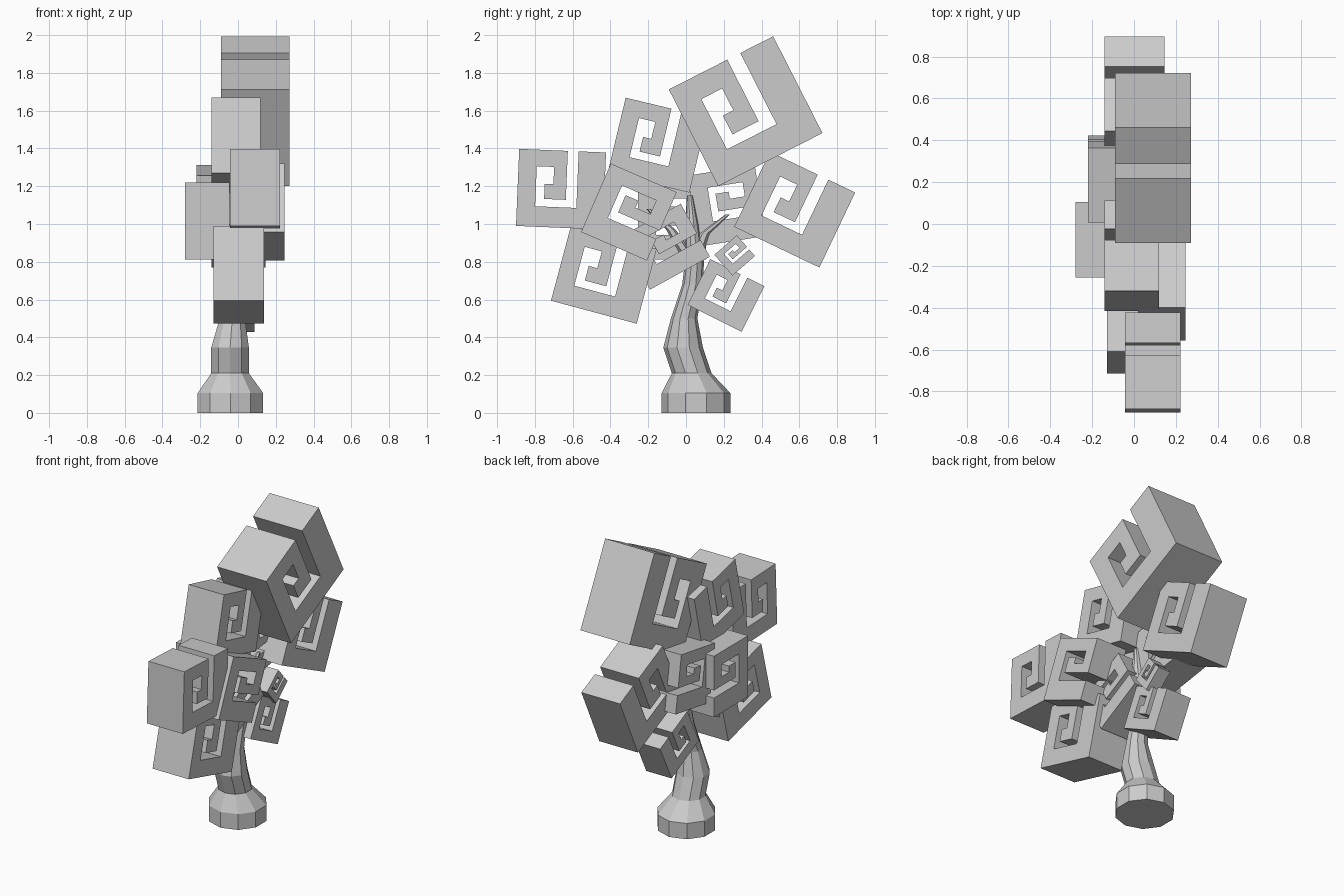
import bpy, bmesh, math
from mathutils import Vector

if "Cube" in bpy.data.objects:
    bpy.data.objects.remove(bpy.data.objects["Cube"])

# Square spiral outline in unit coordinates (tip arm on the right, curling inward)
SPIRAL = [(0, 0), (1, 0), (1, 1), (.685, 1), (.685, .265), (.21, .265), (.21, .785),
          (.41, .785), (.41, .56), (.31, .56), (.31, .365), (.56, .365), (.56, 1), (0, 1)]


def finish(bm, name):
    bmesh.ops.recalc_face_normals(bm, faces=bm.faces)
    mesh = bpy.data.meshes.new(name)
    bm.to_mesh(mesh)
    bm.free()
    ob = bpy.data.objects.new(name, mesh)
    bpy.context.collection.objects.link(ob)
    return ob


def spiral_leaf(name, y, z, width, height, angle, x_min, x_max):
    """Spiral profile in the YZ plane, turned about its corner, extruded along x."""
    c, s = math.cos(math.radians(angle)), math.sin(math.radians(angle))
    bm = bmesh.new()
    verts = []
    for u, v in SPIRAL:
        u, v = u * width, v * height
        verts.append(bm.verts.new((x_min, y + u * c - v * s, z + u * s + v * c)))
    face = bm.faces.new(verts)
    ext = bmesh.ops.extrude_face_region(bm, geom=[face], use_keep_orig=True)
    moved = [g for g in ext["geom"] if isinstance(g, bmesh.types.BMVert)]
    bmesh.ops.translate(bm, verts=moved, vec=(x_max - x_min, 0, 0))
    return finish(bm, name)


def tube(name, rings, sides):
    """Loft of horizontal polygon rings: (x, y, z, radius)."""
    bm = bmesh.new()
    loops = []
    for x, y, z, r in rings:
        loops.append([bm.verts.new((x + r * math.sin(2 * math.pi * i / sides),
                                    y - r * math.cos(2 * math.pi * i / sides), z))
                      for i in range(sides)])
    for a, b in zip(loops, loops[1:]):
        for i in range(sides):
            j = (i + 1) % sides
            bm.faces.new((a[i], a[j], b[j], b[i]))
    bm.faces.new(loops[0])
    bm.faces.new(loops[-1])
    return finish(bm, name)


# Trunk with flared foot
tube("trunk", [(-.04, .053, 0, .182), (-.04, .053, .105, .182), (-.042, .03, .21, .105),
               (-.042, -.015, .345, .105), (-.03, -.01, .5, .07), (-.02, .035, .68, .055),
               (-.01, .045, .8, .05), (0, .03, 1.0, .035), (0, .02, 1.15, .015)], 10)

# Short branches reaching into the crown
tube("branch_left", [(-.01, .03, .8, .04), (0, -.08, .97, .025), (0, -.2, 1.08, .012)], 6)
tube("branch_right", [(-.01, .04, .8, .04), (0, .1, .95, .025), (0, .22, 1.05, .012)], 6)

# Leaves: corner y, corner z, width, height, angle, x range
LEAVES = {
    "leaf_top":         (.17, 1.20, .62, .575, 27, -.09, .273),
    "leaf_right":       (.255, .985, .5, .44, -25.5, -.14, .145),
    "leaf_upper_left":  (-.415, 1.27, .445, .41, -13.5, -.14, .12),
    "leaf_centre_left": (-.398, 1.32, .395, .38, -113.5, .02, .247),
    "leaf_far_left":    (-.9, .99, .46, .408, -2.4, -.043, .222),
    "leaf_lower_left":  (-.715, .594, .47, .41, -15, -.13, .137),
    "leaf_centre_right": (.008, 1.256, .38, .36, -81, -.22, 0),
    "leaf_back":        (-.255, 1.22, .407, .36, -90, -.28, -.045),
    "leaf_inner":       (-.345, .933, .32, .362, -61.2, -.11, .10),
    "leaf_lower_right": (.008, .572, .32, .27, -26.5, -.10, .087),
    "leaf_bud":         (.15, .837, .146, .158, -49, .02, .11),
}
for name, args in LEAVES.items():
    spiral_leaf(name, *args)
